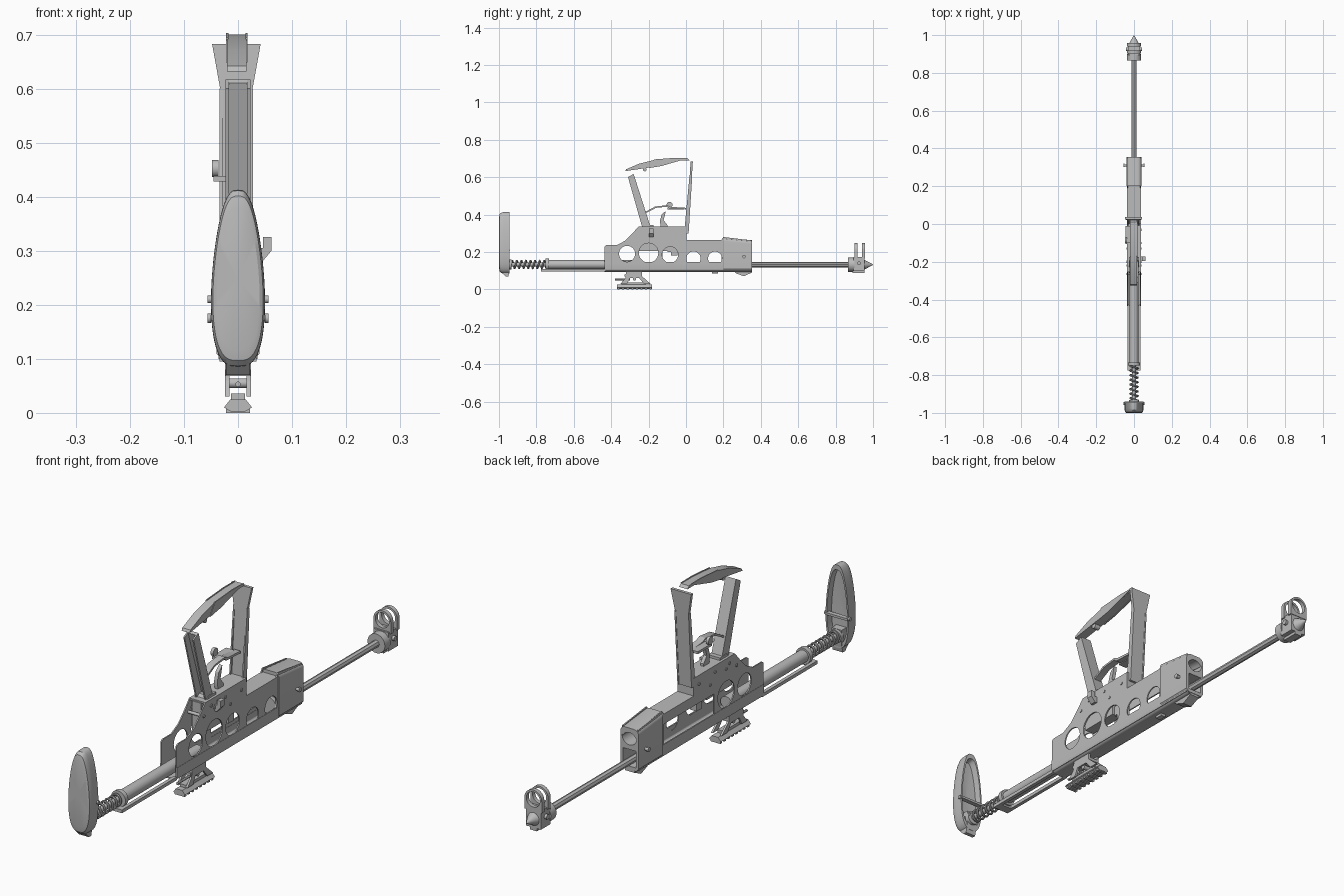
import bpy, bmesh, math
from mathutils import Matrix

cube = bpy.data.objects.get("Cube")
if cube:
    bpy.data.objects.remove(cube)

metal = bpy.data.materials.new("plain grey")
metal.use_nodes = True
GREY = (0.5, 0.5, 0.5, 1)
metal.diffuse_color = GREY
metal.node_tree.nodes["Principled BSDF"].inputs["Base Color"].default_value = GREY

# Sketch planes: side sketches are (y, z), front sketches (x, z)
PLANES = {
    "side": Matrix(((0, 0, 1, 0), (1, 0, 0, 0), (0, 1, 0, 0), (0, 0, 0, 1))),
    "front": Matrix(((1, 0, 0, 0), (0, 0, -1, 0), (0, 1, 0, 0), (0, 0, 0, 1))),
}
parts = []


def add_mesh(name, bm):
    bmesh.ops.remove_doubles(bm, verts=bm.verts, dist=1e-5)
    bmesh.ops.recalc_face_normals(bm, faces=bm.faces)
    mesh = bpy.data.meshes.new(name)
    bm.to_mesh(mesh)
    bm.free()
    mesh.materials.clear()
    mesh.materials.append(metal)
    ob = bpy.data.objects.new(name, mesh)
    bpy.context.collection.objects.link(ob)
    parts.append(ob)
    return ob


def from_curve(name, curve, matrix):
    tmp = bpy.data.objects.new("sketch", curve)
    bpy.context.collection.objects.link(tmp)
    dg = bpy.context.evaluated_depsgraph_get()
    mesh = bpy.data.meshes.new_from_object(tmp.evaluated_get(dg))
    bm = bmesh.new()
    bm.from_mesh(mesh)
    bmesh.ops.transform(bm, matrix=matrix, verts=bm.verts)
    bpy.data.objects.remove(tmp)
    return add_mesh(name, bm)


def slab(name, plane, loops, at, half):
    """Extrude an outline, with further loops as holes, by +-half about position at."""
    curve = bpy.data.curves.new(name, "CURVE")
    curve.dimensions, curve.fill_mode, curve.extrude = "2D", "BOTH", half
    for loop in loops:
        sp = curve.splines.new("POLY")
        sp.points.add(len(loop) - 1)
        for p, (u, v) in zip(sp.points, loop):
            p.co = (u, v, 0, 1)
        sp.use_cyclic_u = True
    shift = Matrix.Translation((at, 0, 0) if plane == "side" else (0, at, 0))
    return from_curve(name, curve, shift @ PLANES[plane])


def circle(u, v, r, n=28, a0=0.0, a1=360.0):
    steps = n if a1 - a0 == 360 else n - 1
    return [(u + r * math.cos(math.radians(a0 + (a1 - a0) * i / steps)),
             v + r * math.sin(math.radians(a0 + (a1 - a0) * i / steps))) for i in range(n)]


def rect(u0, u1, v0, v1):
    return [(u0, v0), (u1, v0), (u1, v1), (u0, v1)]


def box(name, x0, x1, y0, y1, z0, z1):
    return slab(name, "side", [rect(y0, y1, z0, z1)], (x0 + x1) / 2, (x1 - x0) / 2)


def rod(name, y0, y1, z, r, n=28, hole=0):
    loops = [circle(0, z, r, n)] + ([circle(0, z, hole, n)] if hole else [])
    return slab(name, "front", loops, (y0 + y1) / 2, (y1 - y0) / 2)


def pin(name, y, z, r, x0, x1):
    return slab(name, "side", [circle(y, z, r, 14)], (x0 + x1) / 2, (x1 - x0) / 2)


# Receiver side plates with lightening holes
outline = [(-.435, .1), (-.435, .23), (-.425, .237), (-.37, .237), (-.325, .26), (-.29, .295),
           (-.255, .335), (.003, .335), (.003, .265), (.19, .265), (.2, .28), (.35, .262), (.35, .1)]
rear_holes = [circle(-.315, .19, .043), circle(-.2, .195, .052)]
front_holes = [circle(-.085, .185, .043), circle(.04, .165, .038), circle(.155, .165, .037)]
slab("left_side_plate", "side", [outline] + rear_holes + front_holes, .0335, .0025)
slab("right_side_plate", "side", [outline] + rear_holes + [rect(-.125, .19, .13, .225)], -.0335, .0025)

# Rounded trough closing the bottom
outer = circle(.021, .11, .016, 6, -90, 0)
inner = circle(.021, .11, .011, 6, -90, 0)
trough = ([(-x, z) for x, z in reversed(outer)][0:] + outer + [(.037, .145), (.032, .145)]
          + inner[::-1] + [(-x, z) for x, z in inner] + [(-.032, .145), (-.037, .145)])
slab("bottom_trough", "front", [trough], -.0425, .3925)

# Top covers and the inner housing
box("rear_cover", -.033, .033, -.255, .003, .328, .335)
box("cover_front_wall", -.033, .033, -.003, .003, .26, .335)
box("front_cover", -.033, .033, 0, .2, .258, .265)
box("inner_housing", -.02, .02, -.26, -.1, .205, .33)
box("inner_catch", -.015, .015, -.08, -.045, .18, .33)
box("inner_sear", -.012, .012, -.1, -.05, .2, .24)

# Front block with an upper bore and a lower opening round the barrel
block_outline = ([(-.04, .11), (-.03, .098), (.03, .098), (.04, .11)]
                 + circle(.02, .258, .02, 6, 0, 90) + circle(-.02, .258, .02, 6, 90, 180))
block = slab("front_block", "front", [block_outline, circle(0, .228, .032), rect(-.028, .028, .112, .178)],
             .277, .077)
for v in block.data.vertices:
    if v.co.z > .24:
        v.co.z -= (v.co.y - .2) * .1
slab("front_foot", "side", [[(.25, .1), (.27, .085), (.31, .07), (.352, .09), (.352, .1)]], 0, .02)
box("bottom_stud", -.01, .01, .14, .17, .084, .1)

# Barrel, muzzle body, cone tip and twin sight hoods
rod("barrel", .2, .88, .132, .014, 8)
rod("barrel_socket", .19, .24, .145, .033, 20)
rod("muzzle_collar", .865, .9, .132, .038)
box("muzzle_block", -.033, .033, .895, .955, .098, .172)
box("muzzle_foot", -.015, .015, .89, .955, .087, .1)
bm = bmesh.new()
bmesh.ops.create_cone(bm, cap_ends=True, segments=24, radius1=.026, radius2=.002, depth=.045,
                      matrix=Matrix.Translation((0, .9765, .132)) @ Matrix.Rotation(-math.pi / 2, 4, "X"))
add_mesh("muzzle_tip", bm)
for i, y in enumerate((.91, .949)):
    hood = [(-.038, .165), (.038, .165)] + circle(0, .21, .038, 22, 0, 180)
    slab(f"sight_hood_{i + 1}", "front", [hood, circle(0, .21, .03)], y, .008)
pin("muzzle_cross_pin", .925, .14, .01, -.043, .043)

# Rear tube, collar, guide rod and spring
rod("rear_tube", -.74, -.25, .133, .024)
rod("tube_collar", -.75, -.732, .133, .032)
rod("guide_rod", -.96, -.74, .133, .011, 16)
rod("spring_seat", -.95, -.932, .133, .026)
helix = bpy.data.curves.new("spring", "CURVE")
helix.dimensions, helix.bevel_depth, helix.bevel_resolution = "3D", .0045, 2
TURNS, PER = 8, 20
sp = helix.splines.new("POLY")
sp.points.add(TURNS * PER)
for i, p in enumerate(sp.points):
    a = math.tau * i / PER
    p.co = (.021 * math.cos(a), -.935 + .195 * i / (TURNS * PER), .133 + .021 * math.sin(a), 1)
from_curve("spring", helix, Matrix())

# Slotted strip under the tube
for x in (-.027, .027):
    box("under_strip_rail", x - .007, x + .007, -.77, -.43, .095, .108)
box("under_strip_end", -.034, .034, -.775, -.74, .095, .108)

# Hollow shoulder pad lofted from egg-shaped rings
bm = bmesh.new()
rings = []
N = 56
for y, s in ((-1, .1), (-1, .8), (-.996, .93), (-.986, .99), (-.975, 1), (-.945, 1),
             (-.945, .88), (-.972, .85), (-.976, .1)):
    ring = []
    for i in range(N):
        t = math.tau * i / N
        c, sn = math.cos(t), math.sin(t)
        x = math.copysign(abs(sn) ** .7, sn) * .0485 * (1 - .22 * c)
        ring.append(bm.verts.new((x * s, y, .249 + .164 * c * s)))
    rings.append(ring)
for a, b in zip(rings, rings[1:]):
    for i in range(N):
        bm.faces.new((a[i], a[(i + 1) % N], b[(i + 1) % N], b[i]))
bm.faces.new(rings[0])
bm.faces.new(rings[-1])
add_mesh("shoulder_pad", bm)
box("pad_crossbar", -.05, .05, -.958, -.94, .205, .214)
for s in (-1, 1):
    pin("pad_ear", -.95, .21, .007, s * .052 - .004, s * .052 + .004)
slab("pad_lug", "side", [[(-.985, .09), (-.965, .07), (-.95, .07), (-.943, .1), (-.943, .16), (-.975, .16)]], 0, .022)

# Rear leg of the handle: a channel open to the front
for s in (-1, 1):
    slab("rear_leg_flange", "side", [[(-.31, .6), (-.28, .617), (-.19, .335), (-.235, .335)]], s * .02, .003)
slab("rear_leg_web", "side", [[(-.288, .61), (-.28, .617), (-.19, .335), (-.2, .335)]], 0, .022)
slab("rear_leg_bracket", "side", [[(-.26, .3), (-.22, .345), (-.175, .345), (-.175, .3)]], 0, .026)

# Flared front leg, leaning forward as it rises
half_leg = [(.03, .3), (.03, .6), (.045, .683)]
leg = slab("front_leg", "front", [half_leg + [(-x, z) for x, z in reversed(half_leg)]], .008, .006)
for v in leg.data.vertices:
    v.co.x -= .003
    v.co.y += (v.co.z - .335) * .065
for x in (-.031, .025):
    slab("front_leg_flange", "side", [[(-.01, .3), (.014, .3), (.033, .6), (.018, .6)]], x, .003)

# Arched top bar joining the legs
slab("top_bar", "side", [[(-.325, .632), (-.32, .642), (-.25, .672), (-.17, .692), (-.06, .7), (.01, .7),
                          (.02, .69), (-.04, .69), (-.13, .662), (-.2, .651)]], -.002, .018)
for s in (-1, 1):
    slab("top_bar_rim", "side", [[(-.2, .648), (-.17, .695), (-.06, .703), (.012, .702), (-.04, .686),
                                  (-.13, .66)]], -.002 + s * .018, .002)
pin("top_bar_stud", -.22, .641, .01, -.012, .012)

# Trigger and its guard
slab("guard_strip", "side", [[(-.22, .405), (-.16, .436), (-.1, .442), (-.09, .432), (.0, .428), (.0, .436),
                              (-.08, .441), (-.1, .45), (-.165, .443), (-.222, .412)]], -.002, .014)
slab("trigger", "side", [[(-.135, .335), (-.14, .365), (-.13, .4), (-.108, .42), (-.113, .395), (-.12, .37),
                          (-.1, .345), (-.1, .335)]], 0, .007)
pin("guard_catch_drum", -.088, .452, .016, -.048, -.036)
box("guard_catch_arm", -.045, -.01, -.1, -.01, .428, .438)

# Toothed rail mount under the receiver
slab("rail", "front", [[(-.014, .003), (.014, .003), (.026, .01), (.014, .025), (-.014, .025), (-.026, .01)]],
     -.275, .094)
for i in range(8):
    box("rail_tooth", -.022, .022, -.366 + i * .0245, -.355 + i * .0245, 0, .008)
box("rail_bridge", -.013, .013, -.345, -.215, .025, .036)
for s in (-1, 1):
    slab("mount_arm", "side", [[(-.35, .03), (-.315, .03), (-.3, .06), (-.25, .06), (-.225, .03), (-.19, .03),
                                (-.235, .07), (-.235, .1), (-.32, .1), (-.325, .06)]], s * .02, .004)
box("mount_cross_bar", -.023, .023, -.33, -.235, .068, .08)
pin("mount_bolt", -.275, .055, .009, -.018, .018)
rod("mount_latch", -.38, -.3, .053, .005, 12)

# Cross pins, side knobs and the selector lever
for y, z in ((-.22, .31), (-.2, .295), (-.13, .31), (-.1, .27), (-.265, .285), (-.03, .3)):
    pin("cross_pin", y, z, .006, -.039, .039)
for s in (-1, 1):
    pin("block_knob_stem", .31, .175, .006, s * .046 - .008, s * .046 + .008)
    pin("block_knob", .31, .175, .009, s * .053 - .003, s * .053 + .003)
slab("selector_lever", "front", [[(.034, .28), (.045, .28), (.062, .3), (.062, .325), (.046, .325), (.046, .305),
                                  (.034, .305)]], -.185, .012)

# Smooth round surfaces, keep hard edges
bpy.ops.object.select_all(action="DESELECT")
for ob in parts:
    ob.select_set(True)
bpy.context.view_layer.objects.active = parts[0]
bpy.ops.object.shade_smooth_by_angle(angle=math.radians(30))
